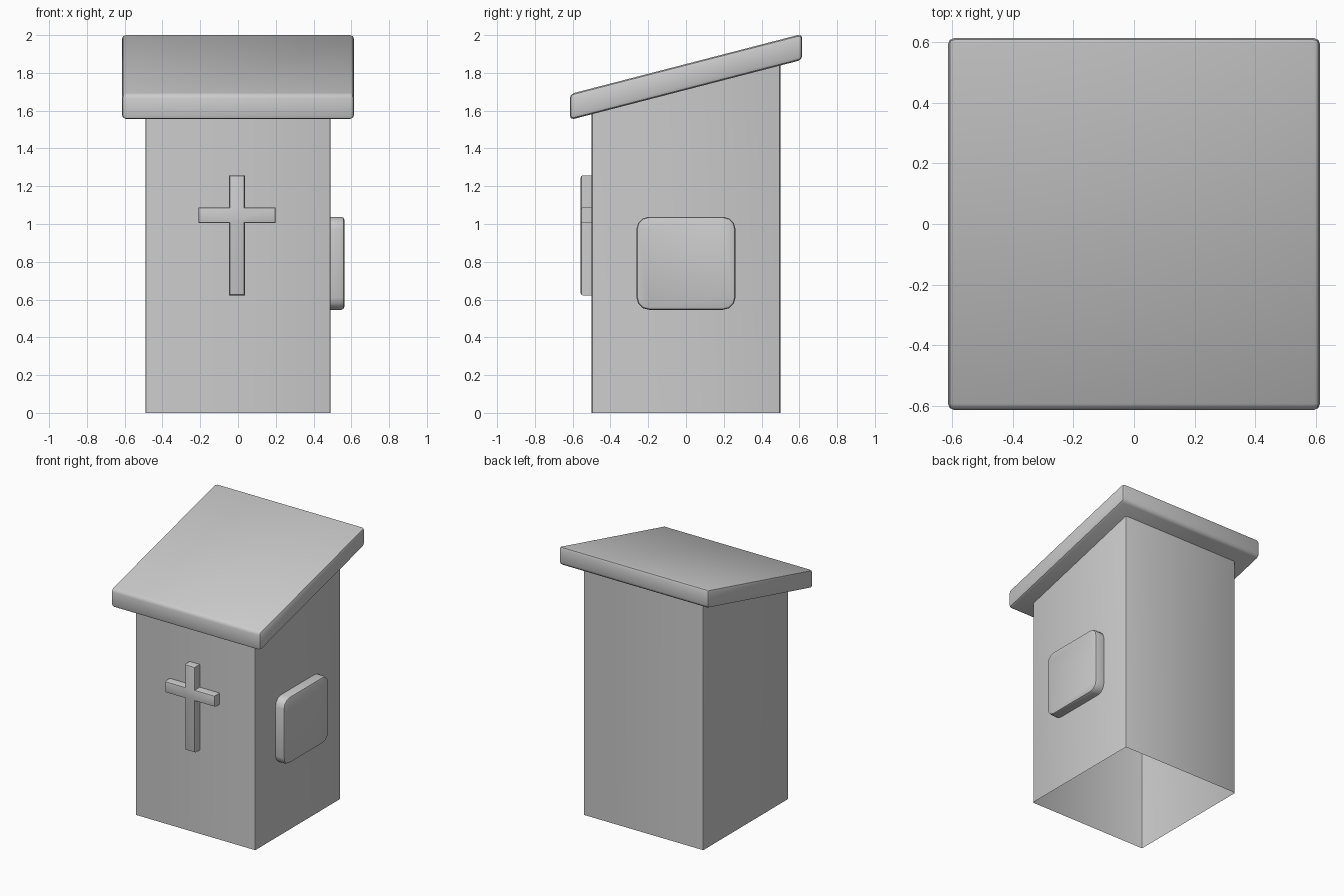
import bpy, bmesh
from math import sin, cos, pi, radians

if "Cube" in bpy.data.objects:
    bpy.data.objects.remove(bpy.data.objects["Cube"])

SLOPE = 0.2586  # roof rise from front to back


def finish(name, bm):
    """Turn a bmesh into a named, angle-smoothed object."""
    bmesh.ops.recalc_face_normals(bm, faces=bm.faces)
    mesh = bpy.data.meshes.new(name)
    bm.to_mesh(mesh)
    bm.free()
    ob = bpy.data.objects.new(name, mesh)
    bpy.context.collection.objects.link(ob)
    bpy.ops.object.select_all(action='DESELECT')
    ob.select_set(True)
    bpy.context.view_layer.objects.active = ob
    bpy.ops.object.shade_smooth_by_angle(angle=radians(40))
    return ob


def bevel(bm, edges, width, segments):
    bmesh.ops.bevel(bm, geom=edges, offset=width, segments=segments,
                    profile=0.5, affect='EDGES', clamp_overlap=True)


def sheared_box(hx, hy, bottom, top):
    """Box whose bottom and top heights are functions of y."""
    bm = bmesh.new()
    bmesh.ops.create_cube(bm, size=2)
    for v in bm.verts:
        y = v.co.y * hy
        v.co = (v.co.x * hx, y, (top if v.co.z > 0 else bottom)(y))
    return bm


def relief(name, outline, direction, width):
    """Extrude an outline of 3D points outwards and round its front rim."""
    bm = bmesh.new()
    face = bm.faces.new([bm.verts.new(p) for p in outline])
    ext = bmesh.ops.extrude_face_region(bm, geom=[face])['geom']
    front = [g for g in ext if isinstance(g, bmesh.types.BMFace)][0]
    bmesh.ops.translate(bm, vec=direction, verts=front.verts[:])
    if face.is_valid:
        bm.faces.remove(face)
    bmesh.ops.recalc_face_normals(bm, faces=bm.faces)
    bevel(bm, list(front.edges), width, 2)
    return finish(name, bm)


# Body: hollow shell, open at the base, ending just inside the roof
bm = sheared_box(0.491, 0.499, lambda y: 0.0, lambda y: 1.72 + SLOPE * y)
caps = [f for f in bm.faces if all(v.co.z < 0.01 for v in f.verts)
        or all(v.co.z > 0.5 for v in f.verts)]
bmesh.ops.delete(bm, geom=caps, context='FACES_ONLY')
bevel(bm, [e for e in bm.edges if len(e.link_faces) == 2], 0.01, 2)
finish("body", bm)

# Roof: slanted slab with upright ends and soft edges
bm = sheared_box(0.615, 0.615, lambda y: 1.71 + SLOPE * y,
                 lambda y: 1.847 + SLOPE * y)
bevel(bm, bm.edges[:], 0.022, 2)
finish("roof", bm)

# Cross on the front
l, r, il, ir = -0.21, 0.199, -0.047, 0.036
b, t, ib, it = 0.622, 1.257, 1.004, 1.088
cross = [(il, b), (ir, b), (ir, ib), (r, ib), (r, it), (ir, it),
         (ir, t), (il, t), (il, it), (l, it), (l, ib), (il, ib)]
relief("cross", [(x, -0.498, z) for x, z in cross], (0, -0.06, 0), 0.012)

# Rounded panel on the right side
R, cz, hy, hz = 0.065, 0.792, 0.262, 0.246
panel = []
for i, (sy, sz) in enumerate([(1, 1), (-1, 1), (-1, -1), (1, -1)]):
    for k in range(4):
        a = (i + k / 3) * pi / 2
        panel.append((0.49, sy * (hy - R) + R * cos(a),
                      cz + sz * (hz - R) + R * sin(a)))
relief("side_panel", panel, (0.073, 0, 0), 0.016)
